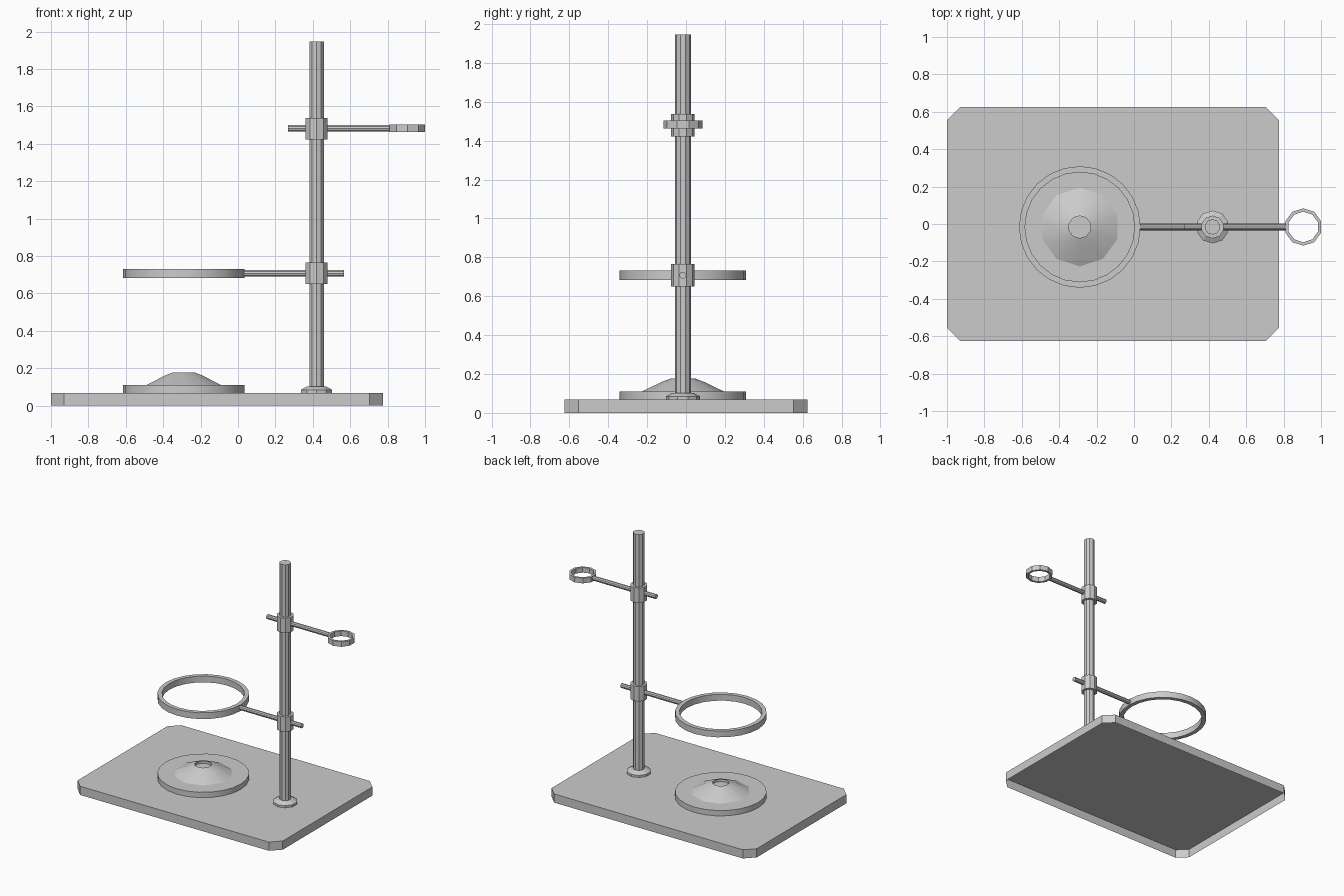
import bpy, bmesh, math
from mathutils import Matrix, Vector

cube = bpy.data.objects.get("Cube")
if cube:
    bpy.data.objects.remove(cube, do_unlink=True)

grey = bpy.data.materials.new("plain grey")
grey.use_nodes = True
colour = (0.6, 0.6, 0.6, 1)
grey.diffuse_color = colour
grey.node_tree.nodes["Principled BSDF"].inputs["Base Color"].default_value = colour

AXIS_Y = -0.016
MAST_X = 0.42
PLATE_X = -0.29
DECK = 0.068


def finish(name, bm):
    bmesh.ops.recalc_face_normals(bm, faces=bm.faces)
    mesh = bpy.data.meshes.new(name)
    bm.to_mesh(mesh)
    bm.free()
    mesh.materials.append(grey)
    obj = bpy.data.objects.new(name, mesh)
    bpy.context.collection.objects.link(obj)
    return obj


def lathe(name, x, profile, sides, cap_first=False, cap_last=False, closed=False):
    """Turn a (radius, height) profile around a vertical axis at x."""
    bm = bmesh.new()
    loops = []
    for r, z in profile:
        angles = [math.pi / 2 + i * math.tau / sides for i in range(sides)]
        loops.append([bm.verts.new((x + r * math.cos(a), AXIS_Y + r * math.sin(a), z))
                      for a in angles])
    pairs = list(zip(loops, loops[1:]))
    if closed:
        pairs.append((loops[-1], loops[0]))
    for low, high in pairs:
        for i in range(sides):
            j = (i + 1) % sides
            bm.faces.new((low[i], low[j], high[j], high[i]))
    if cap_first:
        bm.faces.new(loops[0])
    if cap_last:
        bm.faces.new(loops[-1])
    return finish(name, bm)


def rod(name, x0, x1, z, radius=0.018):
    """Thin horizontal bar along x."""
    bm = bmesh.new()
    place = Matrix.Translation(((x0 + x1) / 2, AXIS_Y, z)) @ Matrix.Rotation(math.pi / 2, 4, 'Y')
    bmesh.ops.create_cone(bm, cap_ends=True, segments=10, radius1=radius,
                          radius2=radius, depth=x1 - x0, matrix=place)
    return finish(name, bm)


def ring(name, x, outer, inner, z0, z1, sides):
    return lathe(name, x, [(outer, z0), (outer, z1), (inner, z1), (inner, z0)],
                 sides, closed=True)


def smooth(obj, degrees):
    bpy.ops.object.select_all(action='DESELECT')
    obj.select_set(True)
    bpy.context.view_layer.objects.active = obj
    bpy.ops.object.shade_smooth_by_angle(angle=math.radians(degrees))


# Base tray: clipped corners, open underneath
x0, x1, half, cut = -1.0, 0.775, 0.625, 0.071
outline = [(x0 + cut, -half), (x1 - cut, -half), (x1, -half + cut), (x1, half - cut),
           (x1 - cut, half), (x0 + cut, half), (x0, half - cut), (x0, -half + cut)]
bm = bmesh.new()
deck = bm.faces.new([bm.verts.new((x, y, DECK)) for x, y in outline])
skirt = bmesh.ops.extrude_edge_only(bm, edges=list(deck.edges))
for v in skirt["geom"]:
    if isinstance(v, bmesh.types.BMVert):
        v.co.z = 0
base = finish("base_tray", bm)
# An open shell: make sure the deck looks up
if base.data.polygons[0].normal.z < 0:
    base.data.flip_normals()

# Burner plate and dome with a recessed hole
plate = lathe("burner_plate", PLATE_X, [(0.325, DECK), (0.325, 0.11)], 24, cap_last=True)
smooth(plate, 30)
dome = lathe("burner_dome", PLATE_X,
             [(0.215, 0.108), (0.11, 0.159), (0.06, 0.178), (0.06, 0.158)],
             10, cap_last=True)
smooth(dome, 40)

# Mast and its foot
lathe("mast", MAST_X, [(0.041, DECK), (0.041, 1.947)], 10, cap_last=True)
lathe("mast_foot", MAST_X, [(0.088, DECK), (0.088, 0.085), (0.056, 0.102)], 10, cap_last=True)

# Clamps, rods and rings
for label, z in (("lower", 0.708), ("upper", 1.48)):
    lathe(label + "_clamp", MAST_X, [(0.061, z - 0.058), (0.061, z + 0.058)],
          10, cap_first=True, cap_last=True)
rod("lower_rod", 0.02, 0.568, 0.708)
rod("upper_rod", 0.267, 0.815, 1.483)
smooth(ring("large_ring", PLATE_X, 0.325, 0.293, 0.683, 0.732, 24), 30)
ring("small_ring", 0.905, 0.1, 0.082, 1.463, 1.503, 10)
